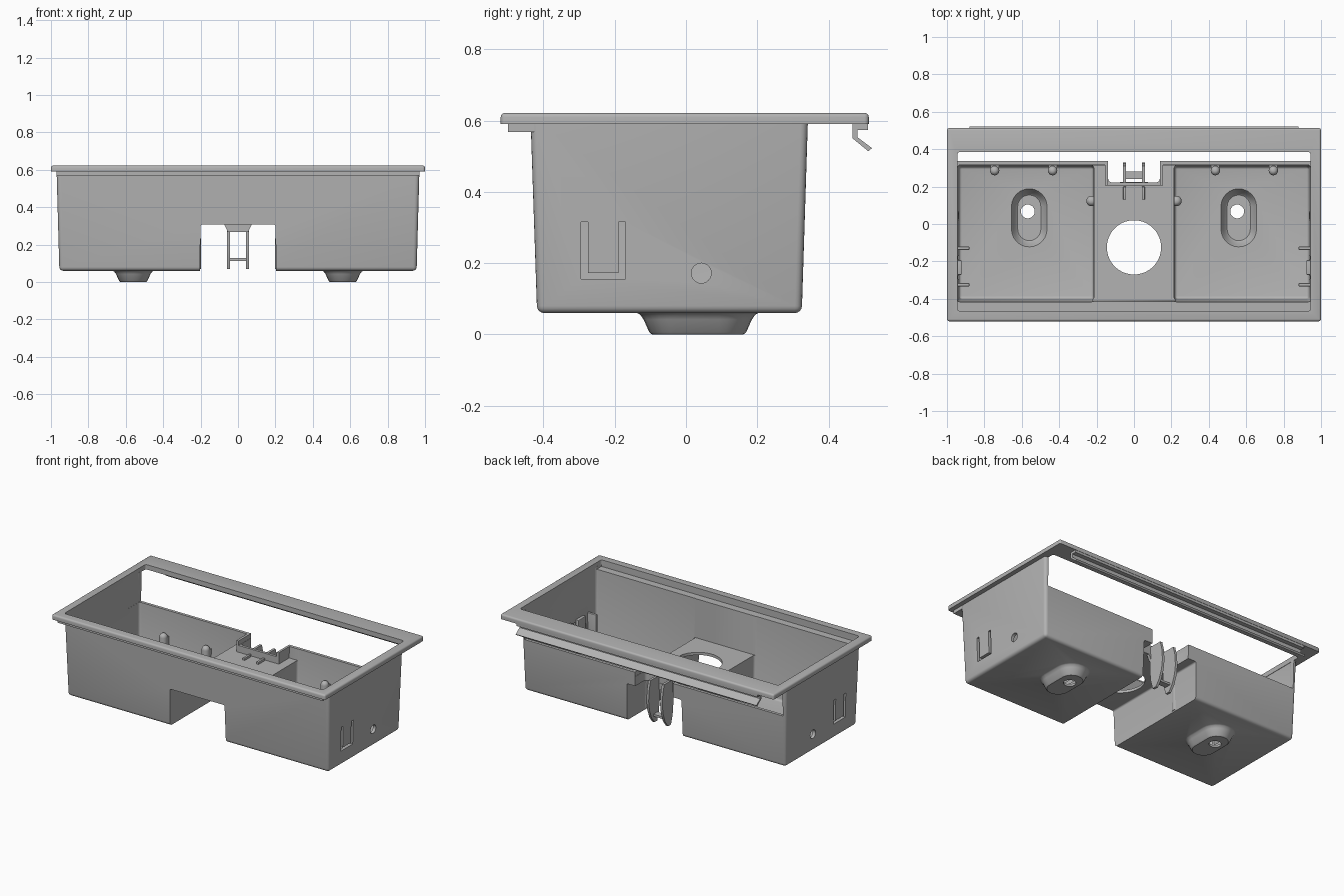
import bpy, bmesh, math
from mathutils import Matrix

if "Cube" in bpy.data.objects:
    bpy.data.objects.remove(bpy.data.objects["Cube"])

grey = bpy.data.materials.new("warm_grey_plastic")
grey.diffuse_color = (0.45, 0.45, 0.45, 1)
grey.use_nodes = True
grey.node_tree.nodes["Principled BSDF"].inputs["Base Color"].default_value = grey.diffuse_color


def finish(name, bm):
    bmesh.ops.recalc_face_normals(bm, faces=bm.faces)
    me = bpy.data.meshes.new(name)
    bm.to_mesh(me)
    bm.free()
    me.materials.append(grey)
    ob = bpy.data.objects.new(name, me)
    bpy.context.collection.objects.link(ob)
    return ob


def loft(name, rings, bevel=0, pick=None):
    """Closed solid through equal-sized rings of points."""
    bm = bmesh.new()
    loops = [[bm.verts.new(p) for p in r] for r in rings]
    n = len(loops[0])
    bm.faces.new(loops[0][::-1])
    bm.faces.new(loops[-1])
    for a, b in zip(loops, loops[1:]):
        for i in range(n):
            j = (i + 1) % n
            bm.faces.new((a[i], a[j], b[j], b[i]))
    if bevel:
        edges = [e for e in bm.edges if pick is None or pick(e)]
        bmesh.ops.bevel(bm, geom=edges, offset=bevel, segments=4, profile=0.5,
                        affect='EDGES', clamp_overlap=True)
    return finish(name, bm)


def rect(x0, x1, y0, y1, z):
    return [(x0, y0, z), (x1, y0, z), (x1, y1, z), (x0, y1, z)]


def box(name, x0, x1, y0, y1, z0, z1, bevel=0, pick=None):
    return loft(name, [rect(x0, x1, y0, y1, z0), rect(x0, x1, y0, y1, z1)], bevel, pick)


def stadium(cx, cy, r, half, z, n=12):
    pts = []
    for k in range(2 * n + 2):
        a = math.pi * (k if k <= n else k - 1) / n
        pts.append((cx + r * math.cos(a), cy + r * math.sin(a) + (half if k <= n else -half), z))
    return pts


def circle(cx, cy, r, z, n=32):
    return [(cx + r * math.cos(2 * math.pi * k / n), cy + r * math.sin(2 * math.pi * k / n), z)
            for k in range(n)]


def prism_x(name, x0, x1, yz):
    return loft(name, [[(x, y, z) for y, z in yz] for x in (x0, x1)])


def boolean(ob, tool, op='DIFFERENCE'):
    mod = ob.modifiers.new("cut", 'BOOLEAN')
    mod.operation, mod.solver, mod.object = op, 'EXACT', tool
    bpy.context.view_layer.objects.active = ob
    bpy.ops.object.modifier_apply(modifier=mod.name)
    bpy.data.objects.remove(tool)


def below(z):
    return lambda e: min(v.co.z for v in e.verts) < z


# Tapered outer body
body = loft("basin_body", [rect(-.955, .955, -.418, .325, .06),
                           rect(-.97, .97, -.436, .342, .595)], .02, below(.1))
# Sump domes under the two basins
for s in (-1, 1):
    boolean(body, loft("sump", [stadium(s * .56, .033, r, .06, z) for r, z in
                                ((.068, 0), (.076, .006), (.092, .042), (.102, .056), (.118, .064), (.118, .068))]), 'UNION')
# Passage under the centre bridge
boolean(body, loft("passage", [rect(-.207, .207, -1, 1, -.1), rect(-.2, .2, -1, 1, .307)],
                   .01, lambda e: min(v.co.z for v in e.verts) > .2))
# Deep basins with sumps, drains and shoulders
for s in (-1, 1):
    a, b = sorted((s * .218, s * .935))
    c, d = sorted((s * .21, s * .95))
    boolean(body, loft("basin", [rect(a, b, -.4, .307, .076), rect(c, d, -.42, .325, .7)],
                       .015, below(.1)))
    boolean(body, loft("sump_well", [stadium(s * .56, .033, r, .06, z) for r, z in
                                     ((.062, .014), (.07, .02), (.086, .062), (.098, .08), (.098, .12))]))
    boolean(body, loft("drain", [circle(s * .56 - .008, .067, .037, z) for z in (-.1, .2)]))
    a, b = sorted((s * .155, s * .6))
    boolean(body, loft("shoulder", [rect(a, b, -.4, .313, .325), rect(a, b, -.417, .324, .7)]))
# Raised centre platform, round opening and back recess
boolean(body, loft("platform", [rect(-.4, .4, -.406, .205, .325), rect(-.4, .4, -.418, .205, .7)]))
boolean(body, loft("round_opening", [circle(0, -.125, .145, z, 64) for z in (.2, .5)]))
boolean(body, box("back_recess", -.138, .138, .222, .6, -.1, .8, .02,
                  lambda e: all(v.co.y < .3 for v in e.verts)))
# Lowered back wall and front step
boolean(body, box("back_gap", -.944, .944, .2, .6, .4, .8))
boolean(body, box("recess_gap", -.139, .139, .19, .6, .37, .8))
boolean(body, box("front_step", -.944, .944, -.465, -.3, .578, .8))
# U slots and round holes through both side walls
for s in (-1, 1):
    a, b = sorted((s * .9, s * 1.1))
    u = [(-.295, .155), (-.17, .155), (-.17, .315), (-.19, .315),
         (-.19, .172), (-.275, .172), (-.275, .315), (-.295, .315)]
    boolean(body, prism_x("u_slot", a, b, u))
    boolean(body, prism_x("side_hole", a, b, [(y, z) for y, z, _ in circle(.043, .172, .028, 0, 24)]))

# Top rim frame with rounded outer edge
rim = box("top_rim", -1, 1, -.52, .513, .59, .622, .012, lambda e: max(v.co.z for v in e.verts) > .6)
boolean(rim, box("opening", -.945, .945, -.465, .385, .4, .8, .015,
                 lambda e: abs(e.verts[0].co.z - e.verts[1].co.z) > .1))
# Front support ledge
ledge = box("front_ledge", -.97, .97, -.5, -.425, .568, .591)
boolean(ledge, box("ledge_recess", -.945, .945, -.465, -.3, .578, .8))
boolean(ledge, box("ledge_inner", -.944, .944, -.417, -.3, .5, .8))

# Back hook strip below the rim
hook = prism_x("back_hook", -.88, .88, [(.468, .591), (.511, .591), (.511, .574), (.482, .574),
                                        (.482, .553), (.522, .523), (.512, .514), (.468, .55)])

parts = [body, rim, ledge, hook]


# Dome-topped locating pegs along the walls
def peg(name, x, y, top, r=.025):
    rings = [circle(x, y, r, .07, 20)]
    for k in range(5):
        a = k * math.pi / 2 / 5
        rings.append(circle(x, y, r * math.cos(a), top - r + r * math.sin(a), 20))
    parts.append(loft(name, rings))


for s in (-1, 1):
    for x in (.435, .745):
        peg("back_peg", s * x, .285, .26)
        parts.append(box("peg_web", s * x - .022, s * x + .022, .285, .32, .07, .235))
    peg("bridge_peg", s * .227, .123, .26, .028)
    # Clip guides inside the side walls
    for y in (-.13, -.325):
        a, b = sorted((s * .88, s * .945))
        parts.append(box("clip_guide", a, b, y - .009, y + .009, .07, .33, .004))
    a, b = sorted((s * .922, s * .945))
    parts.append(box("clip_tongue", a, b, -.272, -.193, .175, .33, .004))
    # Hanging bracket plates behind the recess and their ribs on the platform
    a, b = sorted((s * .042, s * .058))
    parts.append(prism_x("bracket_plate", a, b, [
        (.215, .36), (.215, .2), (.222, .13), (.24, .07), (.27, .07), (.3, .11),
        (.322, .17), (.33, .23), (.325, .3), (.31, .36)]))
    parts.append(box("platform_rib", a, b, .13, .2, .315, .34, .003))

# Bracket cross bar and tapered mount
parts.append(box("bracket_bar", -.045, .045, .24, .28, .113, .127))
parts.append(loft("bracket_mount", [rect(-.055, .055, .205, .224, .268),
                                    rect(-.075, .075, .205, .224, .312)]))

# Smooth rounded areas, keep creases sharp
for ob in parts:
    bpy.ops.object.select_all(action='DESELECT')
    ob.select_set(True)
    bpy.context.view_layer.objects.active = ob
    bpy.ops.object.shade_smooth_by_angle(angle=math.radians(35))
